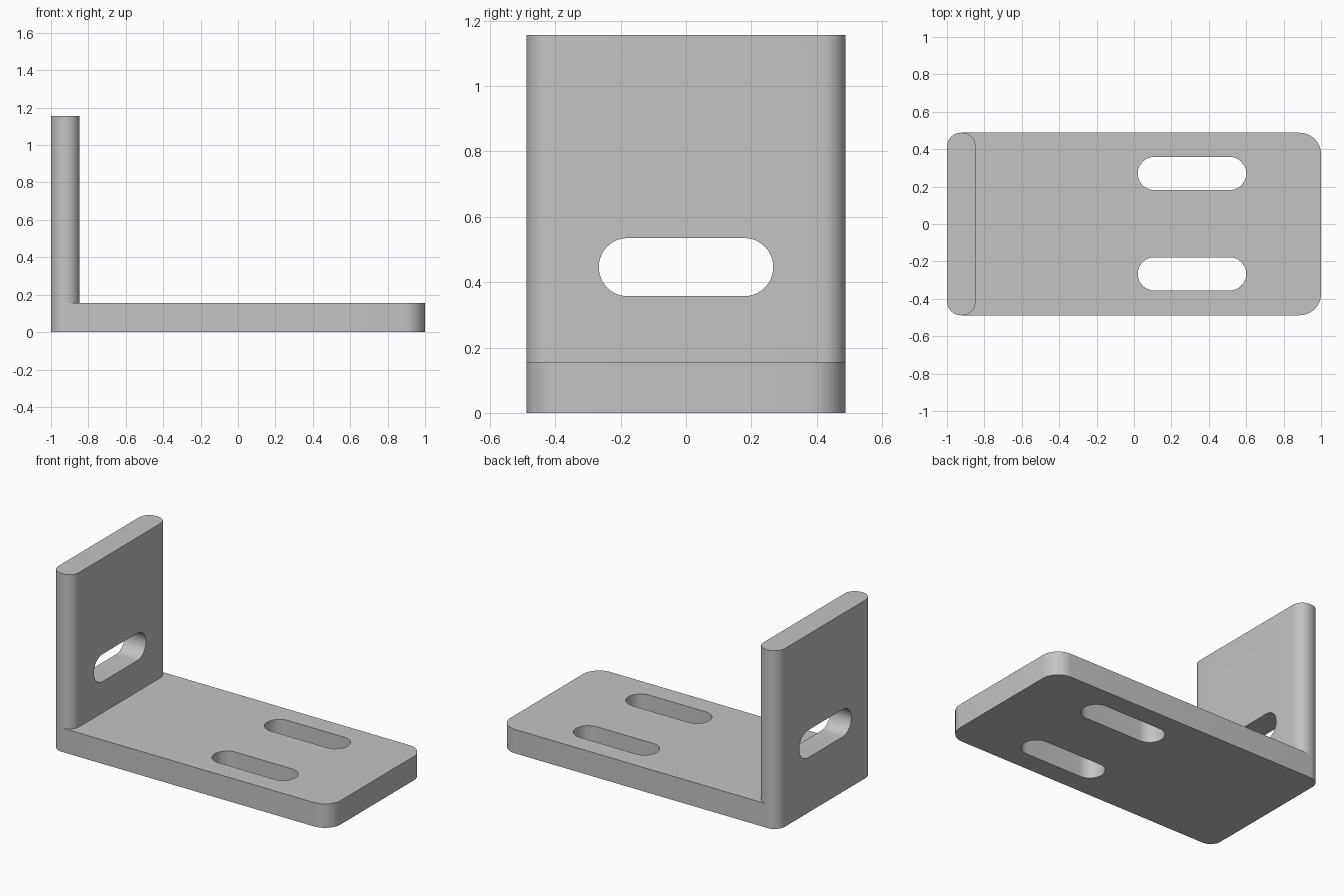
import bpy
import bmesh
from math import sin, cos, pi
from mathutils import Matrix, Vector

cube = bpy.data.objects.get("Cube")
if cube:
    bpy.data.objects.remove(cube, do_unlink=True)

HALF_DEPTH = 0.488
THICK = 0.155
HEIGHT = 1.156
SLOT_RADIUS = 0.089

steel = bpy.data.materials.new("plain grey")
steel.use_nodes = True
grey = (0.55, 0.55, 0.55, 1)
steel.diffuse_color = grey
steel.node_tree.nodes["Principled BSDF"].inputs["Base Color"].default_value = grey


def rounded_outline(u0, u1, v0, v1, left_radius, right_radius, steps=12):
    """Counter-clockwise rectangle with rounded left and right corners."""
    corners = [(u1, v1, -1, -1, right_radius), (u0, v1, 1, -1, left_radius),
               (u0, v0, 1, 1, left_radius), (u1, v0, -1, 1, right_radius)]
    points = []
    for i, (u, v, su, sv, r) in enumerate(corners):
        for k in range(steps + 1):
            a = (i + k / steps) * pi / 2
            points.append((u + su * r + r * cos(a), v + sv * r + r * sin(a)))
    return points


def prism(name, outline, low, high, matrix=Matrix()):
    """Extrude an outline from low to high, then turn it by the matrix."""
    bm = bmesh.new()
    face = bm.faces.new([bm.verts.new((u, v, low)) for u, v in outline])
    grown = bmesh.ops.extrude_face_region(bm, geom=[face])["geom"]
    moved = [g for g in grown if isinstance(g, bmesh.types.BMVert)]
    bmesh.ops.translate(bm, verts=moved, vec=Vector((0, 0, high - low)))
    bmesh.ops.remove_doubles(bm, verts=bm.verts, dist=1e-5)
    bm.transform(matrix)
    bmesh.ops.recalc_face_normals(bm, faces=bm.faces)
    mesh = bpy.data.meshes.new(name)
    bm.to_mesh(mesh)
    bm.free()
    obj = bpy.data.objects.new(name, mesh)
    bpy.context.collection.objects.link(obj)
    mesh.materials.append(steel)
    return obj


def cut_slots(plate, cutters):
    """Cut every slot through the plate and shade it."""
    bpy.ops.object.select_all(action="DESELECT")
    plate.select_set(True)
    bpy.context.view_layer.objects.active = plate
    for cutter in cutters:
        cutter.hide_render = True
        mod = plate.modifiers.new("slot", "BOOLEAN")
        mod.operation = "DIFFERENCE"
        mod.solver = "EXACT"
        mod.object = cutter
        bpy.ops.object.modifier_apply(modifier=mod.name)
        bpy.data.objects.remove(cutter, do_unlink=True)
    bpy.ops.object.shade_smooth_by_angle()


def slot(name, u_mid, half_length, v_mid, low, high, matrix=Matrix()):
    r = SLOT_RADIUS
    outline = rounded_outline(u_mid - half_length, u_mid + half_length,
                              v_mid - r, v_mid + r, r, r)
    return prism(name, outline, low, high, matrix)


# Base plate with two lengthwise slots
base = prism("base_plate",
             rounded_outline(-1, 1, -HALF_DEPTH, HALF_DEPTH, 0.075, 0.115),
             0, THICK)
cut_slots(base, [slot("base_slot_cutter", 0.31, 0.29, y, -0.1, 0.3)
                 for y in (-0.267, 0.27)])

# Upright plate with two crosswise slots
upright = prism("upright_plate",
                rounded_outline(-1, -0.848, -HALF_DEPTH, HALF_DEPTH, 0.075, 0.07),
                THICK, HEIGHT)
to_side = Matrix(((0, 0, 1, 0), (1, 0, 0, 0), (0, 1, 0, 0), (0, 0, 0, 1)))
cut_slots(upright, [slot("upright_slot_cutter", 0, 0.267, z, -1.2, -0.7, to_side)
                    for z in (0.446, 0.89)])
